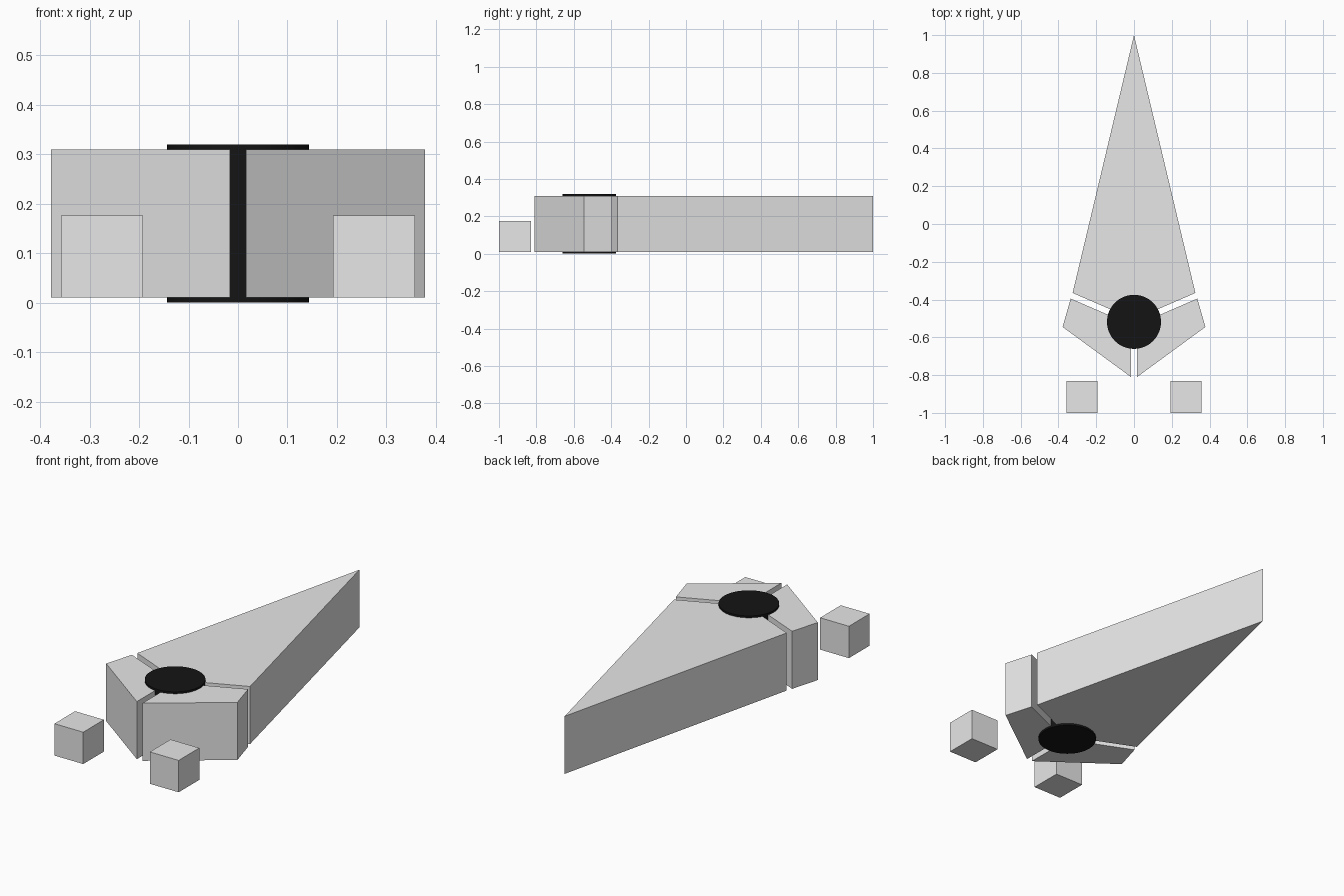
import bpy
import bmesh

cube = bpy.data.objects.get("Cube")
if cube:
    bpy.data.objects.remove(cube, do_unlink=True)


def material(name, rgb):
    mat = bpy.data.materials.new(name)
    mat.use_nodes = True
    mat.diffuse_color = (*rgb, 1)
    mat.node_tree.nodes["Principled BSDF"].inputs["Base Color"].default_value = (*rgb, 1)
    return mat


grey = material("light grey", (0.8, 0.8, 0.8))
black = material("black", (0.007, 0.007, 0.007))

BOTTOM, TOP = 0.01, 0.31


def prism(name, outline, top, mat):
    """Extrude a plan outline straight up from the common underside."""
    bm = bmesh.new()
    face = bm.faces.new([bm.verts.new((x, y, BOTTOM)) for x, y in outline])
    result = bmesh.ops.extrude_face_region(bm, geom=[face])
    verts = [g for g in result["geom"] if isinstance(g, bmesh.types.BMVert)]
    bmesh.ops.translate(bm, verts=verts, vec=(0, 0, top - BOTTOM))
    bmesh.ops.recalc_face_normals(bm, faces=bm.faces[:])
    mesh = bpy.data.meshes.new(name)
    bm.to_mesh(mesh)
    bm.free()
    mesh.materials.append(mat)
    obj = bpy.data.objects.new(name, mesh)
    bpy.context.collection.objects.link(obj)
    return obj


# Long tapering wedge
prism("long_wedge", [(0, 1), (-0.325, -0.365), (0, -0.506), (0.325, -0.365)], TOP, grey)

# Mirrored nose blocks and separate small cubes
nose = [(0.335, -0.395), (0.378, -0.545), (0.016, -0.81), (0.016, -0.533)]
block = [(0.192, -1), (0.358, -1), (0.358, -0.83), (0.192, -0.83)]
for side, sign in (("left", 1), ("right", -1)):
    prism(side + "_nose_block", [(sign * x, y) for x, y in nose], TOP, grey)
    prism(side + "_cube", [(sign * x, y) for x, y in block], 0.176, grey)

# Hub cylinder joining the three pieces
bpy.ops.mesh.primitive_cylinder_add(vertices=64, radius=0.143, depth=0.32,
                                    location=(0, -0.518, 0.16))
hub = bpy.context.object
hub.name = "hub_cylinder"
hub.data.materials.append(black)
bpy.ops.object.shade_smooth_by_angle()
